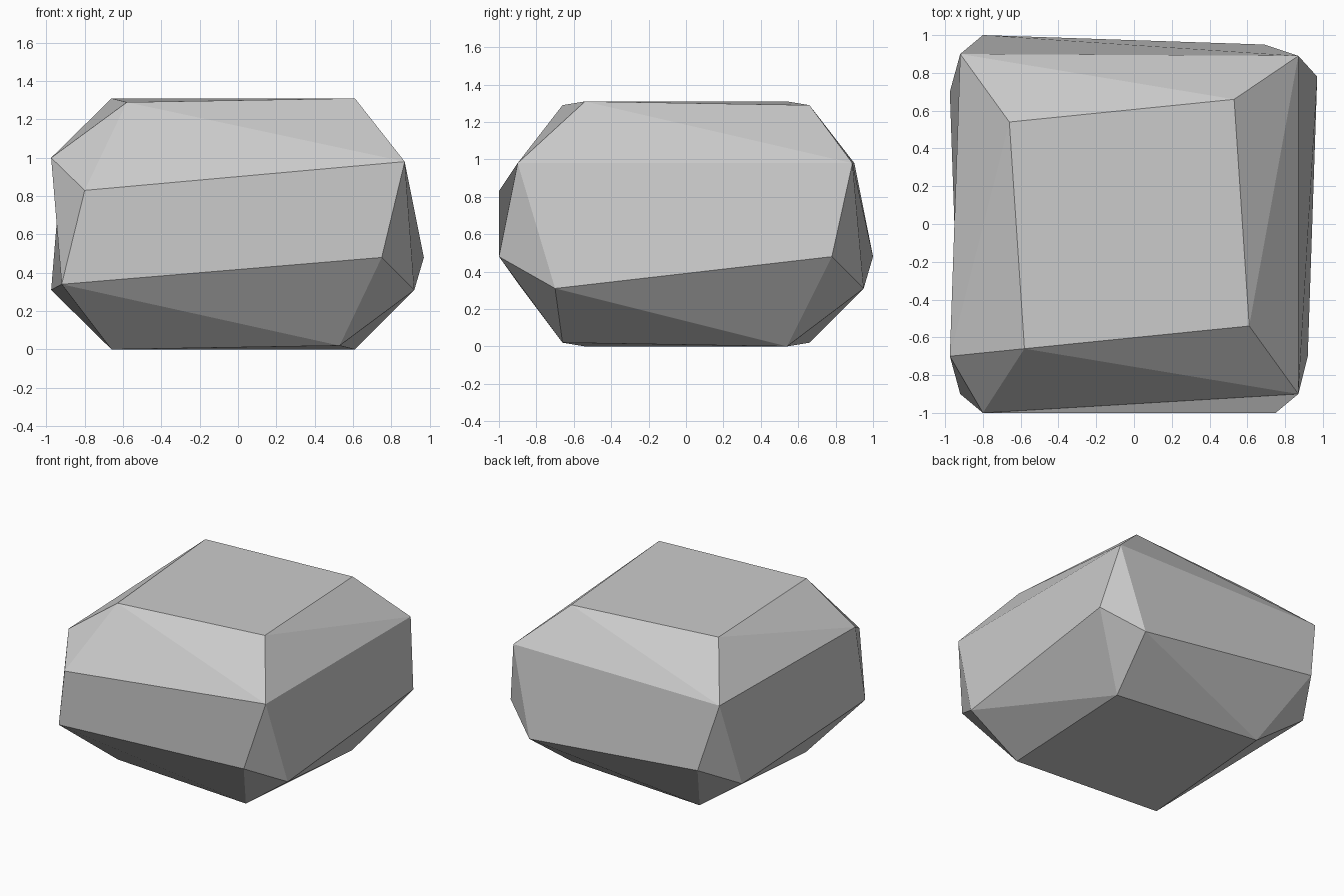
import bpy
import bmesh

cube = bpy.data.objects.get("Cube")
if cube:
    bpy.data.objects.remove(cube, do_unlink=True)

# Stone colour
stone = bpy.data.materials.new("stone_grey")
stone.use_nodes = True
grey = (0.6, 0.6, 0.6, 1)
stone.diffuse_color = grey
stone.node_tree.nodes["Principled BSDF"].inputs["Base Color"].default_value = grey

bm = bmesh.new()


def ring(*points):
    """One vertex per corner, anticlockwise from the front at -x."""
    return [bm.verts.new(point) for point in points]


def add_face(*corners):
    """Add a facet, dropping repeated corners and collapsed facets."""
    distinct = list(dict.fromkeys(corners))
    if len(distinct) > 2:
        bm.faces.new(distinct)


# Flat crown and foot of the boulder
crown = ring((-.58, -.66, 1.29), (.61, -.54, 1.31), (.53, .66, 1.29), (-.66, .54, 1.31))
foot = ring((-.66, -.54, 0), (.53, -.66, .02), (.61, .54, 0), (-.58, .66, .02))

# Shoulder: only the first corner is chipped into two points
shoulder_end = ring((-.975, -.7, 1), (.87, -.9, .98), (.87, .89, .98), (-.92, .9, .98))
shoulder_start = shoulder_end.copy()
shoulder_start[0] = bm.verts.new((-.8, -1, .83))

# Hip: all corners but the first are chipped into two points
hip_end = ring((-.92, -.9, .34), (.75, -1, .48), (.97, .78, .48), (-.8, 1, .48))
hip_start = hip_end[:1] + ring((.92, -.7, .31), (.69, .95, .31), (-.975, .7, .31))

# Each side: sloping lower facets, wall, sloping upper facets, corner chips
for this in range(4):
    after = (this + 1) % 4
    add_face(hip_end[after], shoulder_end[after], shoulder_start[this], hip_start[this])
    add_face(hip_start[this], foot[this], foot[after])
    add_face(hip_start[this], foot[after], hip_end[after])
    add_face(crown[this], shoulder_start[this], shoulder_end[after])
    add_face(crown[this], shoulder_end[after], crown[after])
    add_face(hip_end[this], hip_start[this], shoulder_start[this], shoulder_end[this])
    add_face(shoulder_end[this], shoulder_start[this], crown[this])
    add_face(foot[this], hip_start[this], hip_end[this])

add_face(*crown[1:], crown[0])
add_face(foot[0], *reversed(foot[1:]))

# Flat-shaded boulder
mesh = bpy.data.meshes.new("boulder")
bm.to_mesh(mesh)
bm.free()
mesh.materials.append(stone)
boulder = bpy.data.objects.new("boulder", mesh)
bpy.context.collection.objects.link(boulder)
